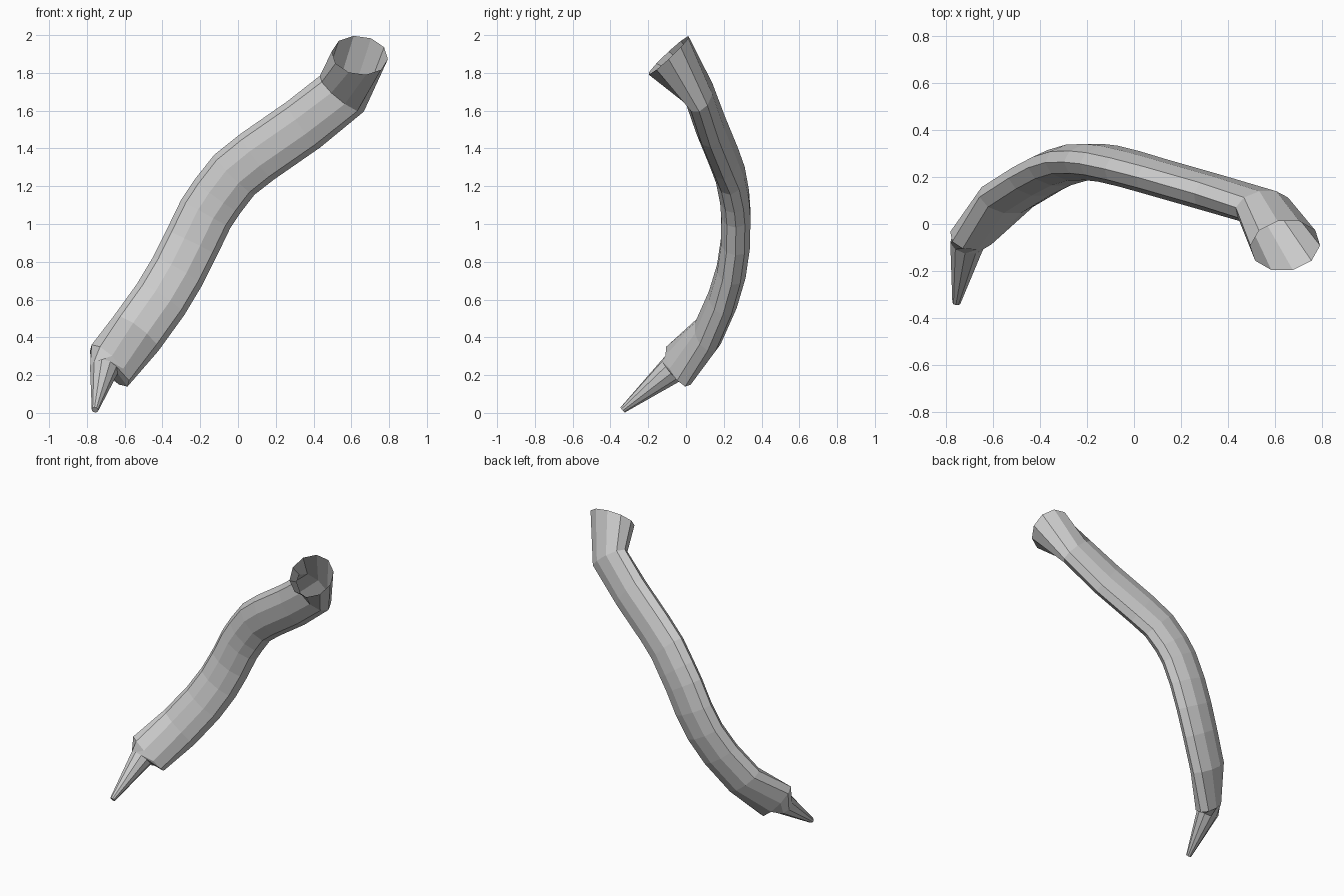
import bpy
from math import cos, sin, tau
from mathutils import Vector

if "Cube" in bpy.data.objects:
    bpy.data.objects.remove(bpy.data.objects["Cube"])

SIDES = 10
Y = Vector((0, 1, 0))


def ring(center, tangent, a, b, ref=Y):
    """Elliptical section: a across the bend, b front to back."""
    t = Vector(tangent).normalized()
    s = t.cross(Vector(ref)).normalized()
    n = s.cross(t).normalized()
    return [Vector(center) + s * a * cos(tau * i / SIDES) + n * b * sin(tau * i / SIDES)
            for i in range(SIDES)]


def loft(name, rings, cap_start=False):
    verts = [v for r in rings for v in r]
    faces = []
    for k in range(len(rings) - 1):
        for i in range(SIDES):
            j = (i + 1) % SIDES
            p, q = k * SIDES, (k + 1) * SIDES
            faces.append((p + j, p + i, q + i, q + j))
    if cap_start:
        faces.append(tuple(range(SIDES)))
    # outward facing: compare the first face with its section centre
    mesh = bpy.data.meshes.new(name)
    mesh.from_pydata(verts, [], faces)
    mid = sum(rings[0] + rings[1], Vector()) / (2 * SIDES)
    if mesh.polygons[0].normal.dot(mesh.polygons[0].center - mid) < 0:
        mesh.flip_normals()
    obj = bpy.data.objects.new(name, mesh)
    bpy.context.collection.objects.link(obj)
    return obj


# centre line of the curved tube, bottom to top, ending in the funnel rim
path = [Vector(p) for p in (
    (-.68, -.04, .25), (-.54, .115, .42), (-.41, .195, .60), (-.32, .24, .75),
    (-.245, .262, .90), (-.17, .264, 1.055), (-.11, .257, 1.145), (-.02, .235, 1.26),
    (.10, .20, 1.355), (.345, .13, 1.525), (.55, .07, 1.69))]
rim_center = Vector((.645, -.092, 1.893))
line = path + [rim_center]

# flattened tube
sections = [ring(path[0], path[1] - path[0], .15, .078, (-.57, .78, -.24))]
for k in range(1, len(path)):
    t = (line[k] - line[k - 1]).normalized() + (line[k + 1] - line[k]).normalized()
    sections.append(ring(path[k], t, .15, .081))
loft("curved_tube", sections)

# open round funnel
rim = ring(rim_center, (.1, -.68, .72), .15, .15)
loft("funnel", [sections[-1], rim])

# tapered nozzle
tip, base = Vector((-.757, -.335, .016)), Vector((-.71, -.08, .225))
loft("nozzle", [ring(tip, base - tip, .018, .018),
                ring(base, base - tip, .075, .075),
                sections[0]], cap_start=True)
